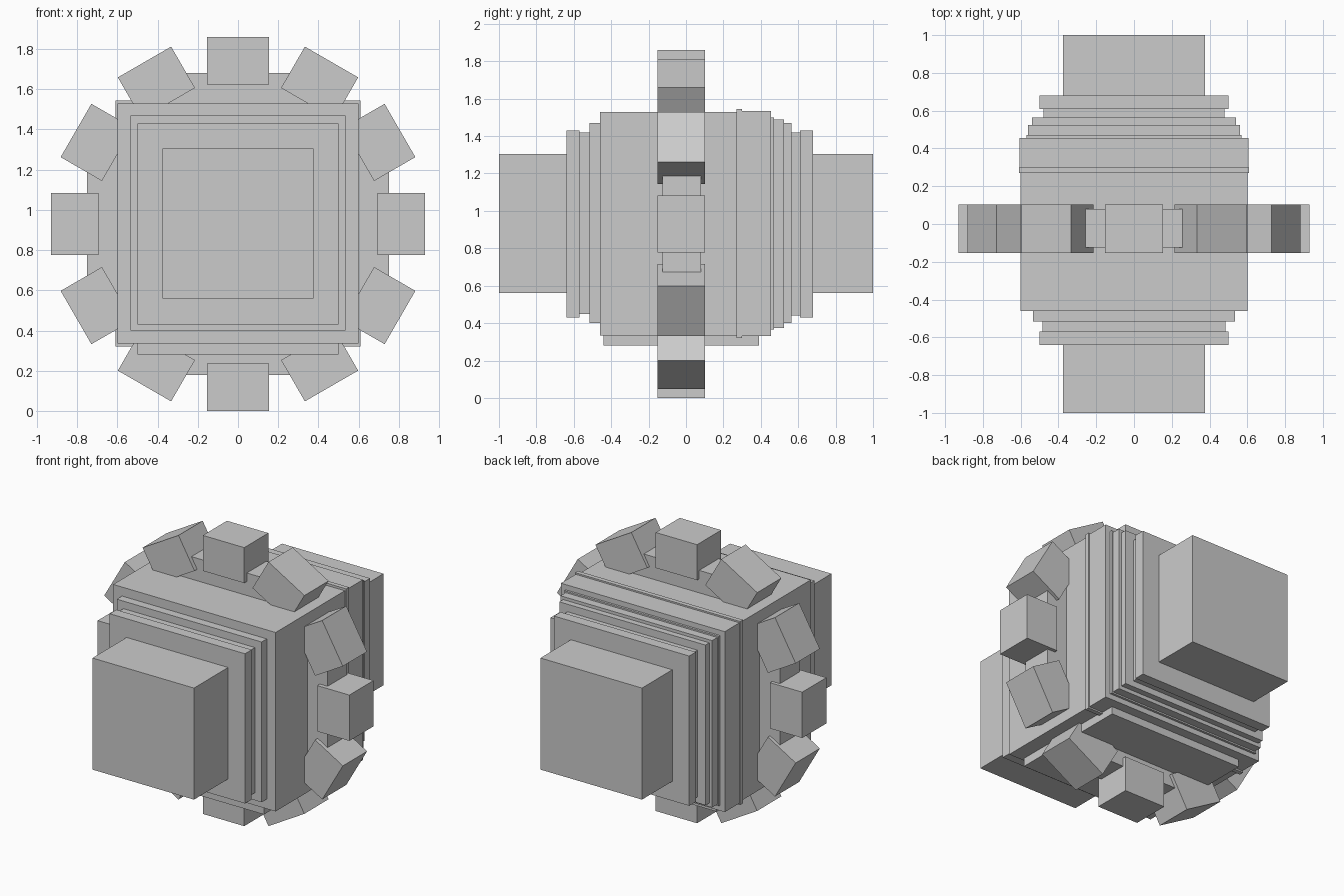
import bpy, bmesh, math
from mathutils import Matrix

if "Cube" in bpy.data.objects:
    bpy.data.objects.remove(bpy.data.objects["Cube"])

CZ = 0.93  # height of the central axis


def box(name, x, y, z, matrix=Matrix.Identity(4)):
    """Box from (min, max) ranges, optionally transformed."""
    bm = bmesh.new()
    size = [r[1] - r[0] for r in (x, y, z)]
    mid = [(r[0] + r[1]) / 2 for r in (x, y, z)]
    m = matrix @ Matrix.Translation(mid) @ Matrix.Diagonal((*size, 1))
    bmesh.ops.create_cube(bm, size=1, matrix=m)
    me = bpy.data.meshes.new(name)
    bm.to_mesh(me)
    bm.free()
    ob = bpy.data.objects.new(name, me)
    bpy.context.collection.objects.link(ob)
    return ob


# Stacked square layers along y: name, half width, z range, y range
layers = [
    ("front_block", 0.375, 0.56, 1.305, -1.0, -0.64),
    ("front_plate", 0.50, 0.43, 1.43, -0.64, -0.57),
    ("front_groove", 0.485, 0.45, 1.42, -0.57, -0.515),
    ("front_step", 0.535, 0.40, 1.47, -0.515, -0.46),
    ("main_body", 0.60, 0.335, 1.53, -0.46, 0.27),
    ("body_band", 0.61, 0.32, 1.545, 0.27, 0.30),
    ("rear_body", 0.605, 0.33, 1.535, 0.30, 0.455),
    ("rear_step_a", 0.57, 0.365, 1.50, 0.455, 0.47),
    ("rear_step_b", 0.56, 0.375, 1.49, 0.47, 0.525),
    ("rear_step_c", 0.54, 0.40, 1.47, 0.525, 0.565),
    ("rear_groove", 0.48, 0.44, 1.42, 0.565, 0.61),
    ("rear_plate", 0.50, 0.43, 1.43, 0.61, 0.68),
    ("rear_block", 0.375, 0.56, 1.305, 0.68, 1.0),
]
for name, hw, z0, z1, y0, y1 in layers:
    box(name, (-hw, hw), (y0, y1), (z0, z1))

# Pad under the body
box("bottom_pad", (-0.50, 0.50), (-0.44, 0.39), (0.28, 0.40))

# Octagonal ring carrying the teeth
bpy.ops.mesh.primitive_cylinder_add(
    vertices=8, radius=0.75 / math.cos(math.pi / 8), depth=0.205,
    location=(0, -0.023, CZ))
ring = bpy.context.object
ring.name = "tooth_ring"
ring.data.transform(Matrix.Rotation(math.pi / 2, 4, 'X') @ Matrix.Rotation(math.pi / 8, 4, 'Z'))

# Twelve block teeth around the ring
for i in range(12):
    turn = Matrix.Translation((0, 0, CZ)) @ Matrix.Rotation(i * math.pi / 6, 4, 'Y')
    box(f"tooth_{i + 1}", (-0.153, 0.153), (-0.153, 0.102), (0.693, 0.93), turn)
